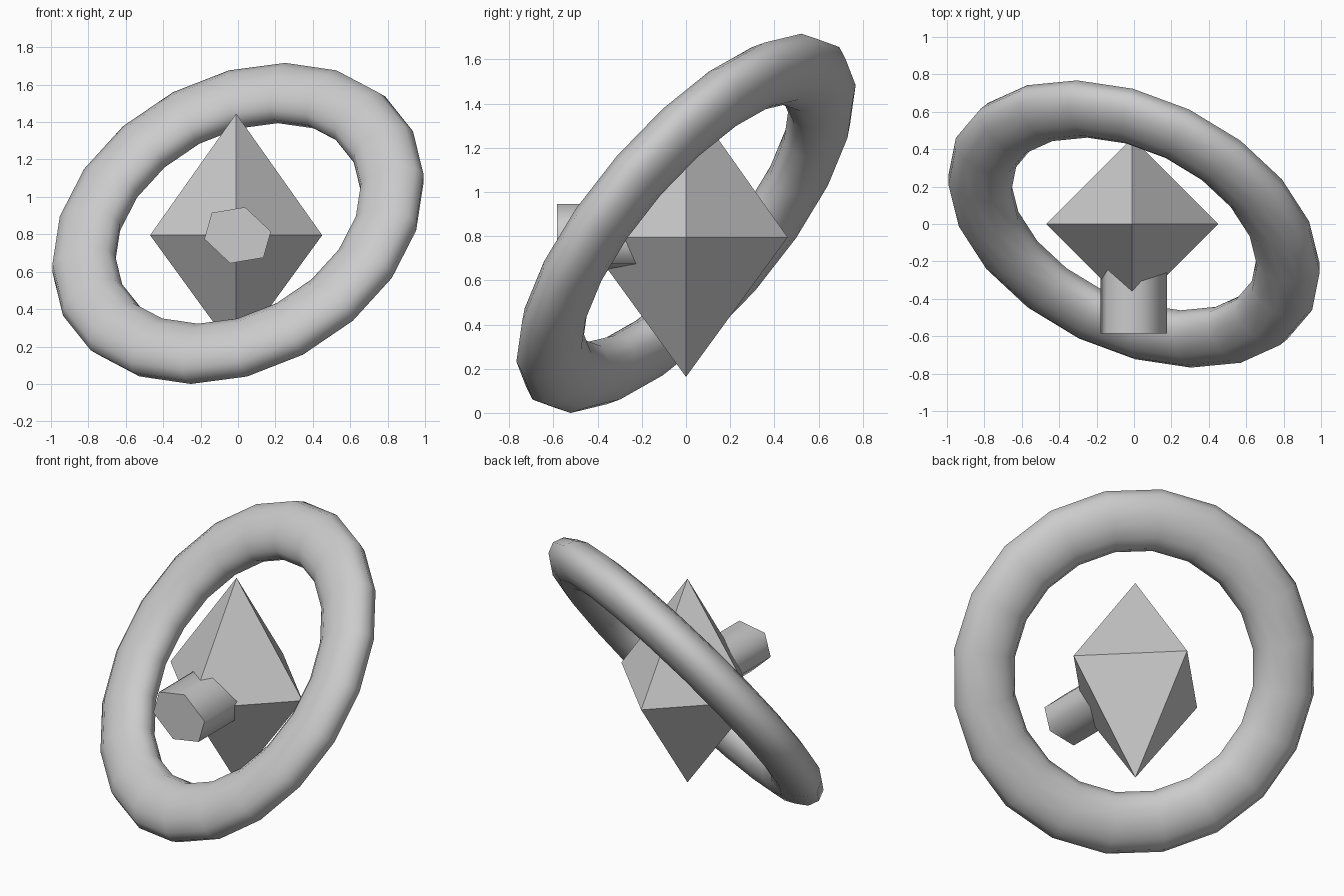
import bpy, bmesh
from math import pi, cos, sin

if "Cube" in bpy.data.objects:
    bpy.data.objects.remove(bpy.data.objects["Cube"])


def add_mesh(name, verts, faces, is_sharp):
    """Smooth mesh whose edges stay hard where is_sharp(a, b) is true."""
    mesh = bpy.data.meshes.new(name)
    bm = bmesh.new()
    vs = [bm.verts.new(v) for v in verts]
    for f in faces:
        bm.faces.new([vs[i] for i in f])
    bmesh.ops.recalc_face_normals(bm, faces=bm.faces[:])
    for f in bm.faces:
        f.smooth = True
    for e in bm.edges:
        e.smooth = not is_sharp(e.verts[0].co, e.verts[1].co)
    bm.to_mesh(mesh)
    bm.free()
    obj = bpy.data.objects.new(name, mesh)
    bpy.context.collection.objects.link(obj)
    return obj


# Tilted ring, slightly flattened along its axis
bpy.ops.mesh.primitive_torus_add(
    major_segments=20, minor_segments=12, major_radius=0.879,
    minor_radius=0.179, location=(0, 0, 0.858), rotation=(0.916, 0, -0.45))
ring = bpy.context.object
ring.name = "ring"
ring.scale.z = 0.7
bpy.ops.object.shade_smooth()

# Four-sided double-pointed crystal with hard edges
w, top, bottom = 0.46, 0.65, -0.632
belt = [(w * cos(i * pi / 2), w * sin(i * pi / 2), 0) for i in range(4)]
faces = [(i, (i + 1) % 4, tip) for tip in (4, 5) for i in range(4)]
crystal = add_mesh("crystal", belt + [(0, 0, top), (0, 0, bottom)], faces,
                   lambda a, b: True)
crystal.location = (-0.01, 0, 0.795)

# Slightly flattened six-sided peg pointing forward from the crystal
half = [(0.178, 0.02), (0.04, 0.15), (-0.138, 0.12)]
section = half + [(-x, -z) for x, z in half]
verts = [(x, y, z) for y in (-0.585, -0.12) for x, z in section]
faces = [(i, (i + 1) % 6, (i + 1) % 6 + 6, i + 6) for i in range(6)]
faces += [tuple(range(6)), tuple(range(6, 12))]
peg = add_mesh("front_peg", verts, faces,
               lambda a, b: abs(a.y - b.y) < 0.01)
peg.location = (-0.002, 0, 0.795)
